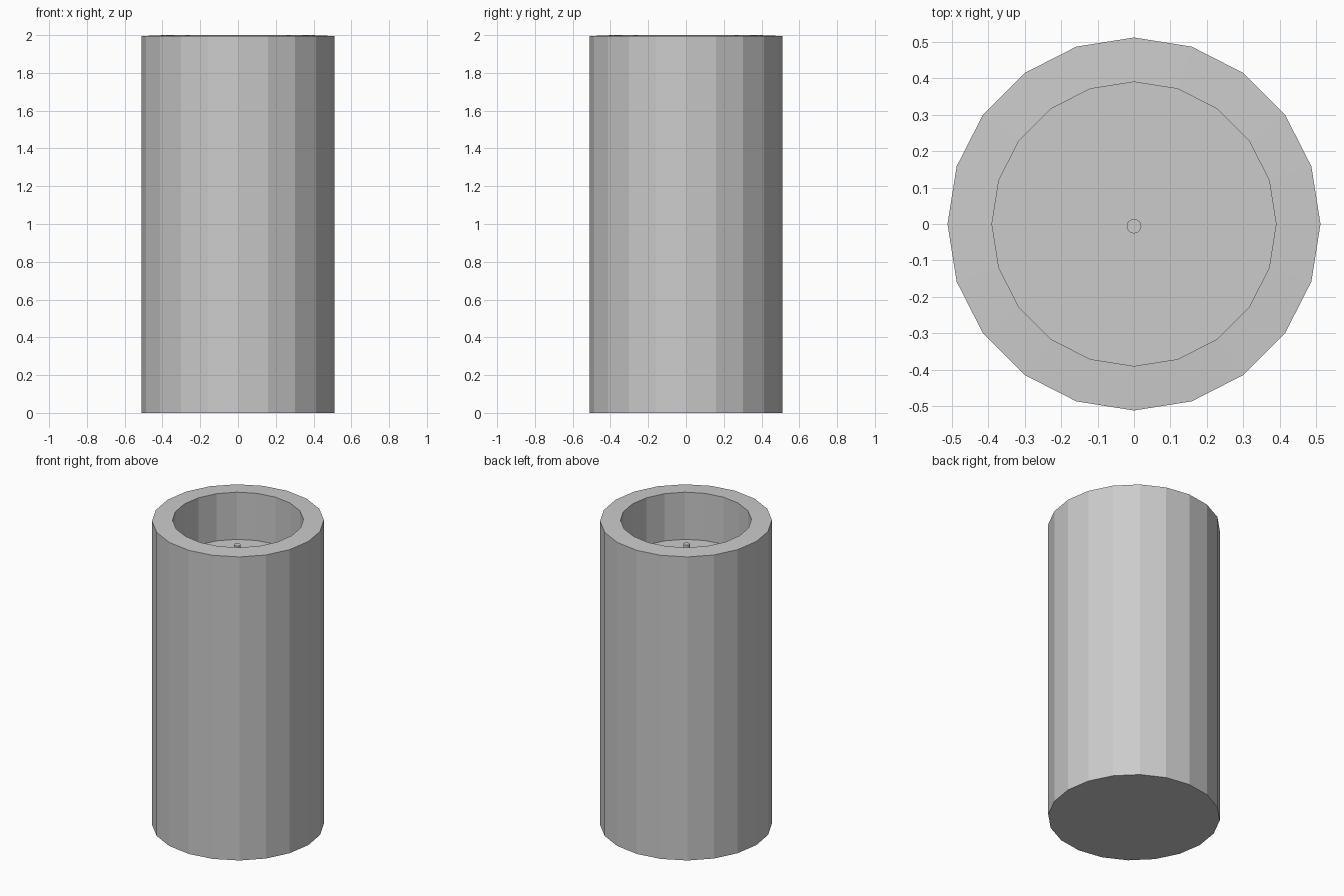
import bpy, bmesh, math

if "Cube" in bpy.data.objects:
    bpy.data.objects.remove(bpy.data.objects["Cube"])

SIDES = 20

def lathe(name, profile, sides, offset=(0, 0)):
    """Revolve (radius, z) points around z, with caps at both ends."""
    bm = bmesh.new()
    rings = []
    for r, z in profile:
        rings.append([bm.verts.new((r * math.cos(2 * math.pi * i / sides) + offset[0],
                                    r * math.sin(2 * math.pi * i / sides) + offset[1], z))
                      for i in range(sides)])
    for a, b in zip(rings, rings[1:]):
        for i in range(sides):
            j = (i + 1) % sides
            bm.faces.new((a[i], a[j], b[j], b[i]))
    bm.faces.new(rings[0][::-1])
    bm.faces.new(rings[-1])
    bmesh.ops.recalc_face_normals(bm, faces=bm.faces)
    mesh = bpy.data.meshes.new(name)
    bm.to_mesh(mesh)
    bm.free()
    obj = bpy.data.objects.new(name, mesh)
    bpy.context.collection.objects.link(obj)
    return obj

# Candle body: outer wall, rim and sunken top
lathe("candle_body", [(0.512, 0), (0.512, 1.995), (0.39, 2.0), (0.39, 1.69)], SIDES)

# Wick standing in the recess
lathe("wick", [(0.02, 1.68), (0.02, 1.84)], 16, (0, -0.006))
